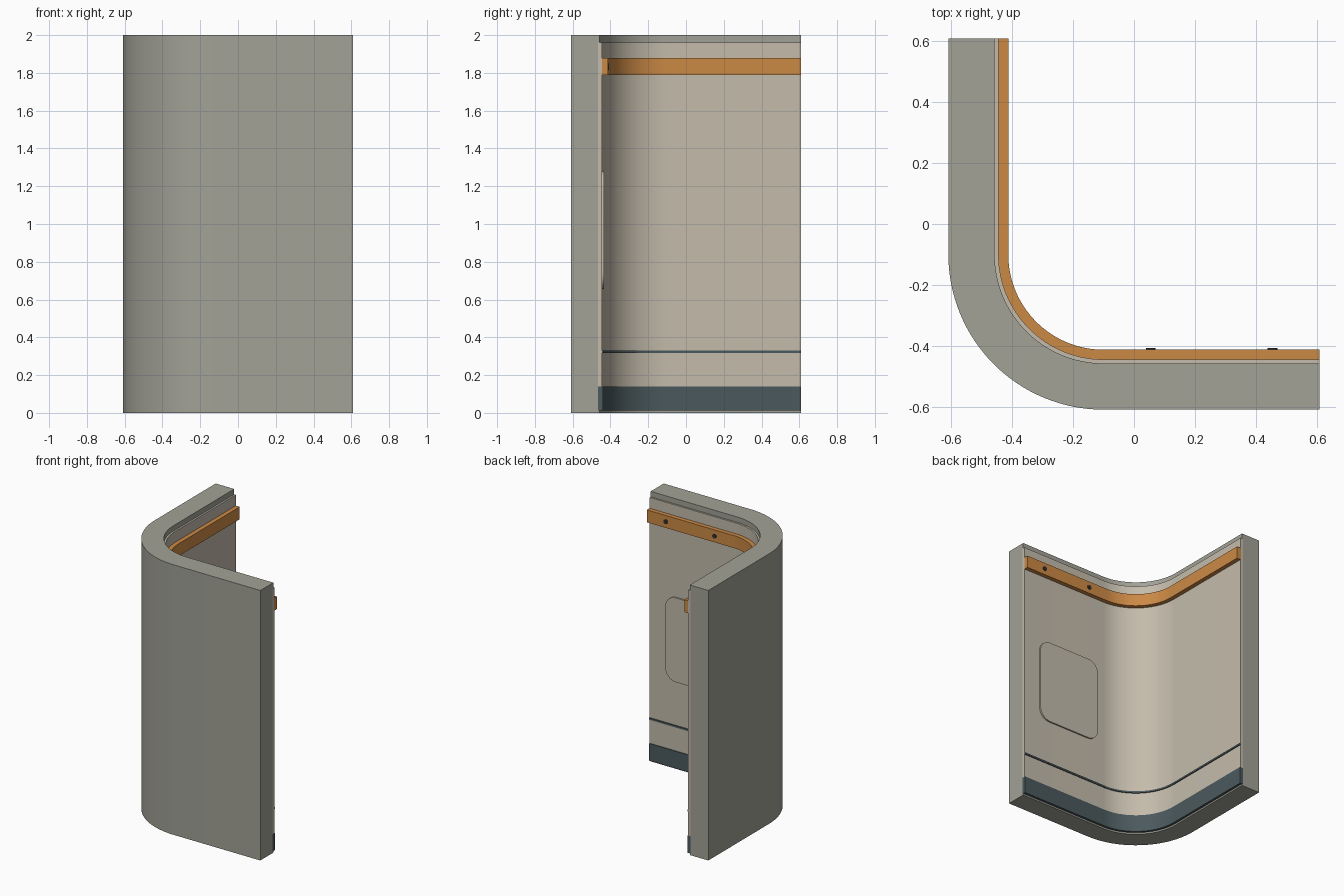
import bpy, bmesh, math
from mathutils import Matrix

if "Cube" in bpy.data.objects:
    bpy.data.objects.remove(bpy.data.objects["Cube"])

CX = CY = -0.10      # centre of the corner bend
END = 0.61           # both legs stop here
SEG = 32             # segments around the bend


def material(name, rgb):
    m = bpy.data.materials.new(name)
    m.diffuse_color = (*rgb, 1)
    m.use_nodes = True
    m.node_tree.nodes["Principled BSDF"].inputs["Base Color"].default_value = m.diffuse_color
    return m


SHELL = material("shell_grey", (0.36, 0.36, 0.31))
LINER = material("liner_beige", (0.55, 0.50, 0.41))
ORANGE = material("rail_orange", (0.60, 0.25, 0.06))
SLATE = material("slate", (0.07, 0.10, 0.11))
DARK = material("fastener_dark", (0.03, 0.03, 0.035))


def finish(bm, name, mat):
    bmesh.ops.recalc_face_normals(bm, faces=bm.faces[:])
    me = bpy.data.meshes.new(name)
    bm.to_mesh(me)
    bm.free()
    ob = bpy.data.objects.new(name, me)
    bpy.context.collection.objects.link(ob)
    me.materials.append(mat)
    bpy.ops.object.select_all(action='DESELECT')
    ob.select_set(True)
    bpy.context.view_layer.objects.active = ob
    bpy.ops.object.shade_smooth_by_angle(angle=math.radians(30))
    return ob


def sweep(name, profile, mat):
    """Sweep a (wall position, z) profile along leg, bend and leg."""
    bm = bmesh.new()
    rings = []
    for i in range(-1, SEG + 2):
        a = math.pi + math.pi / 2 * min(max(i, 0), SEG) / SEG
        ring = []
        for w, z in profile:
            r = CX - w
            x, y = CX + r * math.cos(a), CY + r * math.sin(a)
            if i < 0:
                y = END
            elif i > SEG:
                x = END
            ring.append(bm.verts.new((x, y, z)))
        rings.append(ring)
    n = len(profile)
    for p, q in zip(rings, rings[1:]):
        for k in range(n):
            j = (k + 1) % n
            bm.faces.new((p[k], p[j], q[j], q[k]))
    bm.faces.new(rings[0])
    bm.faces.new(rings[-1])
    return finish(bm, name, mat)


def bar(w0, w1, z0, z1, c=0.0):
    """Rectangular profile with optional bevels on the room side."""
    if c:
        return [(w0, z0), (w1 - c, z0), (w1, z0 + c), (w1, z1 - c), (w1 - c, z1), (w0, z1)]
    return [(w0, z0), (w1, z0), (w1, z1), (w0, z1)]


# Outer shell with small lips at foot and top
sweep("wall_shell", [(-0.61, 0), (-0.458, 0), (-0.458, 0.012), (-0.466, 0.012),
                     (-0.466, 1.96), (-0.458, 1.96), (-0.458, 2.0), (-0.61, 2.0)], SHELL)
# Inner lining, skirting, trim line and bumper rail
sweep("inner_lining", bar(-0.466, -0.445, 0.14, 1.96), LINER)
sweep("skirting", bar(-0.466, -0.44, 0.012, 0.14), SLATE)
sweep("trim_line", bar(-0.447, -0.438, 0.317, 0.33), SLATE)
sweep("bumper_rail", bar(-0.447, -0.413, 1.788, 1.88), ORANGE)

# Rounded access panel on the inner face
bm = bmesh.new()
hw, hh, rad, y0, y1 = 0.257, 0.312, 0.085, -0.447, -0.434
outline = []
for q, (sx, sz) in enumerate([(1, 1), (-1, 1), (-1, -1), (1, -1)]):
    for k in range(9):
        a = math.pi / 2 * (q + k / 8)
        outline.append((0.217 + sx * (hw - rad) + rad * math.cos(a),
                        0.967 + sz * (hh - rad) + rad * math.sin(a)))
face = bm.faces.new([bm.verts.new((x, y0, z)) for x, z in outline])
ext = bmesh.ops.extrude_face_region(bm, geom=[face])
bmesh.ops.translate(bm, vec=(0, y1 - y0, 0),
                    verts=[g for g in ext["geom"] if isinstance(g, bmesh.types.BMVert)])
finish(bm, "access_panel", LINER)

# Fasteners on the rail
for i, x in enumerate((0.055, 0.455)):
    bm = bmesh.new()
    bmesh.ops.create_cone(bm, cap_ends=True, segments=24, radius1=0.016, radius2=0.016, depth=0.012,
                          matrix=Matrix.Translation((x, -0.413, 1.834)) @ Matrix.Rotation(math.pi / 2, 4, 'X'))
    finish(bm, f"rail_bolt_{i + 1}", DARK)
